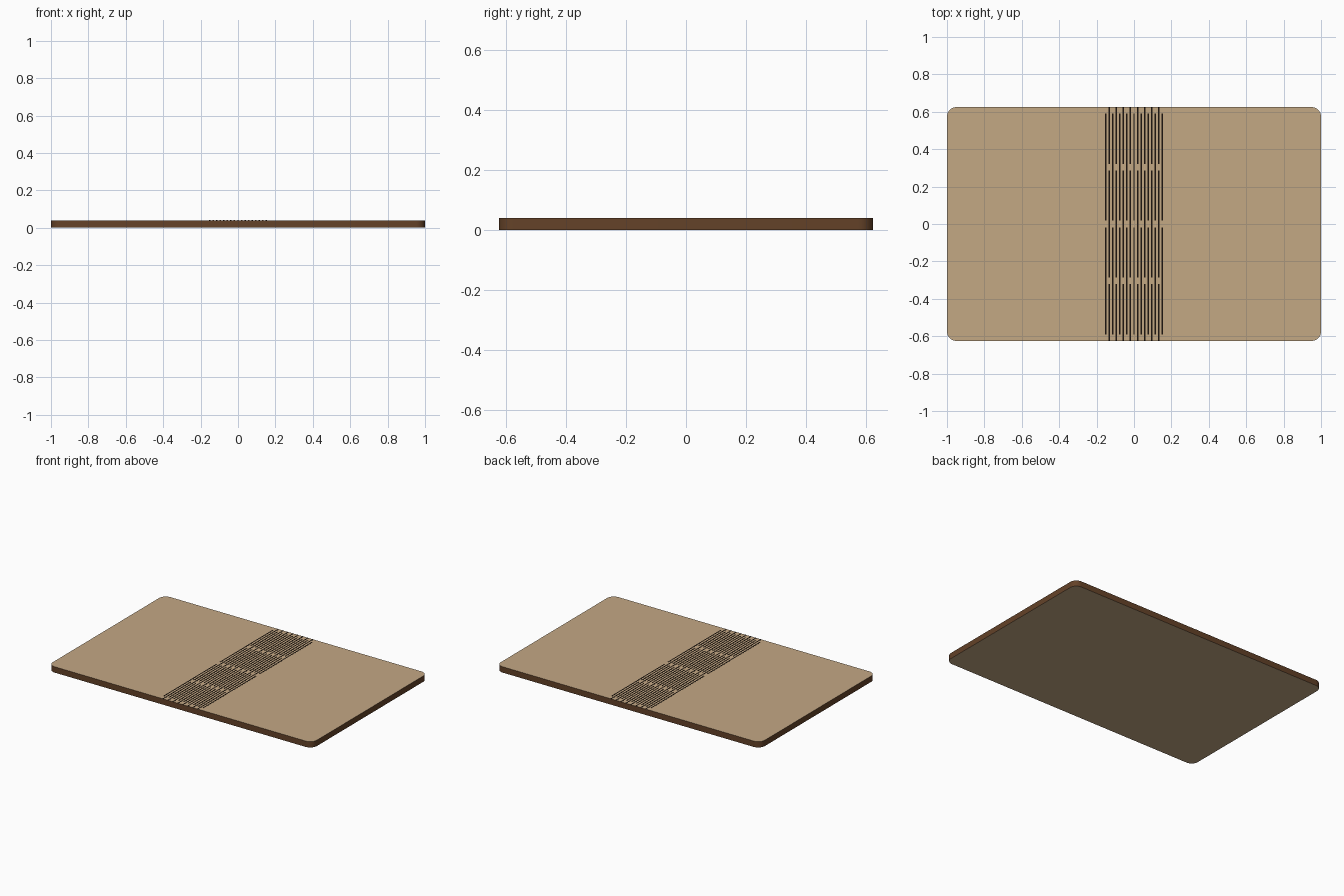
import bpy
import bmesh
import math

if "Cube" in bpy.data.objects:
    bpy.data.objects.remove(bpy.data.objects["Cube"])

LENGTH, WIDTH, THICK = 2.0, 1.25, 0.04
RADIUS = 0.05


def material(name, rgb):
    # sRGB 0-255 to linear
    m = bpy.data.materials.new(name)
    lin = [((c / 255 + 0.055) / 1.055) ** 2.4 if c > 10 else c / 255 / 12.92 for c in rgb]
    m.diffuse_color = (*lin, 1.0)
    m.use_nodes = True
    m.node_tree.nodes["Principled BSDF"].inputs["Base Color"].default_value = m.diffuse_color
    return m


wood = material("tan wood", (196, 168, 132))
edge = material("burnt edge brown", (100, 66, 40))
dark = material("dark slit", (28, 20, 14))


def make_object(name, bm, mats):
    mesh = bpy.data.meshes.new(name)
    bm.normal_update()
    bm.to_mesh(mesh)
    bm.free()
    for m in mats:
        mesh.materials.append(m)
    obj = bpy.data.objects.new(name, mesh)
    bpy.context.collection.objects.link(obj)
    return obj


# Rounded sheet: tan faces, burnt brown rim
bm = bmesh.new()
outline = []
STEPS = 8
for k, (sx, sy) in enumerate([(1, 1), (-1, 1), (-1, -1), (1, -1)]):
    cx, cy = sx * (LENGTH / 2 - RADIUS), sy * (WIDTH / 2 - RADIUS)
    for i in range(STEPS + 1):
        a = math.pi / 2 * (k + i / STEPS)
        outline.append(bm.verts.new((cx + RADIUS * math.cos(a), cy + RADIUS * math.sin(a), 0)))
base = bm.faces.new(outline)
ext = bmesh.ops.extrude_face_region(bm, geom=[base], use_keep_orig=True)
for v in ext["geom"]:
    if isinstance(v, bmesh.types.BMVert):
        v.co.z = THICK
bmesh.ops.recalc_face_normals(bm, faces=bm.faces)
bm.normal_update()
for f in bm.faces:
    is_rim = abs(f.normal.z) < 0.5
    f.material_index = 1 if is_rim else 0
    f.smooth = is_rim
for e in bm.edges:
    e.smooth = all(f.smooth for f in e.link_faces)
make_object("sheet", bm, [wood, edge])

# Living hinge: staggered rows of thin slits on the top face
ROWS, PITCH_X = 17, 0.01875
SLIT_W, SLIT_H = 0.008, 0.001
PITCH_Y, BRIDGE = 0.607, 0.035
half = (PITCH_Y - BRIDGE) / 2
bm = bmesh.new()
for r in range(ROWS):
    x = (r - (ROWS - 1) / 2) * PITCH_X
    centres = [-PITCH_Y / 2, PITCH_Y / 2] if r % 2 == 0 else [-PITCH_Y, 0, PITCH_Y]
    for c in centres:
        y0, y1 = max(c - half, -WIDTH / 2), min(c + half, WIDTH / 2)
        box = bmesh.ops.create_cube(bm, size=1)
        for v in box["verts"]:
            v.co.x = x + v.co.x * SLIT_W
            v.co.y = (y0 + y1) / 2 + v.co.y * (y1 - y0)
            v.co.z = THICK + v.co.z * SLIT_H
make_object("hinge_slits", bm, [dark])
